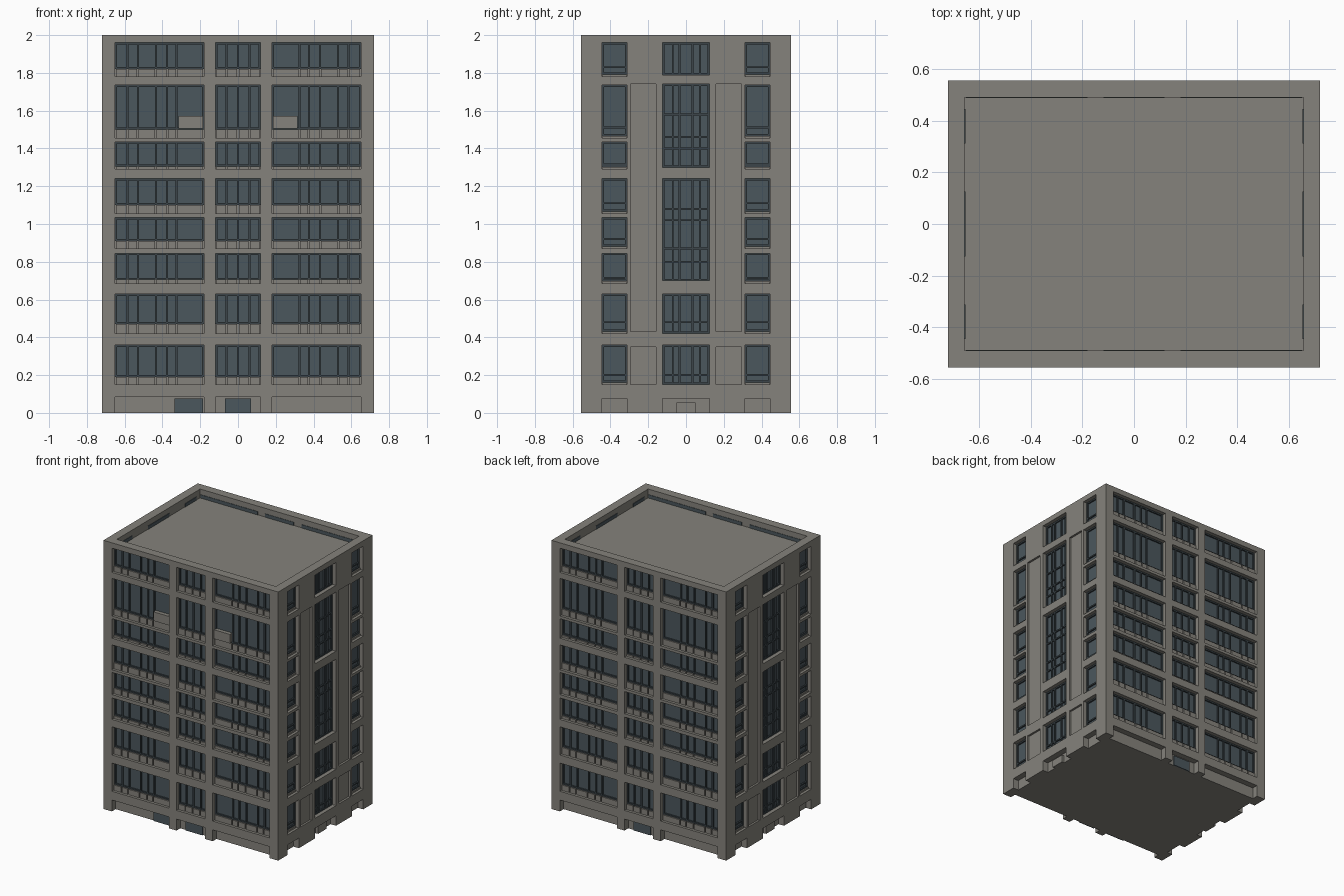
import bpy, bmesh
from mathutils import Vector

if "Cube" in bpy.data.objects:
    bpy.data.objects.remove(bpy.data.objects["Cube"], do_unlink=True)

HX, HY, TOP, PARAPET, RECESS = 0.72, 0.555, 2.0, 0.065, 0.045


def material(name, colour):
    m = bpy.data.materials.new(name)
    m.use_nodes = True
    m.diffuse_color = (*colour, 1)
    m.node_tree.nodes["Principled BSDF"].inputs["Base Color"].default_value = (*colour, 1)
    return m


CONCRETE = material("warm grey concrete", (0.235, 0.225, 0.2))
GLASS = material("blue grey glass", (0.07, 0.095, 0.11))
FRAME = material("dark window frame", (0.045, 0.06, 0.068))

# Facade coordinates: u along the wall, z up, d inward from the outer face
SIDES = {
    "front": lambda u, d, z: (u, d - HY, z),
    "back": lambda u, d, z: (-u, HY - d, z),
    "right": lambda u, d, z: (HX - d, u, z),
    "left": lambda u, d, z: (d - HX, -u, z),
}


class Part:
    """Collects boxes into one named mesh object."""

    def __init__(self, name, mat):
        self.name, self.mat, self.bm = name, mat, bmesh.new()

    def box(self, a, b):
        a, b = Vector(a), Vector(b)
        verts = bmesh.ops.create_cube(self.bm, size=1)["verts"]
        for v in verts:
            v.co = (a + b) / 2 + v.co * Vector(abs(c) for c in b - a)

    def wall_box(self, side, u, z, d):
        at = SIDES[side]
        self.box(at(u[0], d[0], z[0]), at(u[1], d[1], z[1]))

    def finish(self):
        me = bpy.data.meshes.new(self.name)
        self.bm.to_mesh(me)
        self.bm.free()
        me.materials.append(self.mat)
        ob = bpy.data.objects.new(self.name, me)
        bpy.context.scene.collection.objects.link(ob)
        return ob


shell = Part("building_shell", CONCRETE)
cutter = Part("opening_cutter", CONCRETE)
glass = Part("window_glass", GLASS)
frames = Part("window_frames", FRAME)
panels = Part("sill_panels", CONCRETE)
doors = Part("entrance_glass", GLASS)
lights = Part("parapet_glass", GLASS)


def opening(side, u, z, depth=RECESS):
    cutter.wall_box(side, u, z, (-0.02, depth))


def window(side, u, z, sill, mullions, bars=()):
    """Recessed window: glass, outer frame, mullions and a panelled sill."""
    opening(side, u, z)
    t = 0.005
    face = (RECESS - 0.016, RECESS)
    glass.wall_box(side, u, (z[0] + sill, z[1]), (RECESS - 0.006, RECESS))
    for c in (u[0] + t, *mullions, u[1] - t):
        frames.wall_box(side, (c - t, c + t), (z[0] + sill, z[1]), face)
    for h in (z[0] + sill + t, *bars, z[1] - t):
        frames.wall_box(side, u, (h - t, h + t), face)
    if sill:
        edges = [u[0], *mullions, u[1]]
        for a, b in zip(edges, edges[1:]):
            panels.wall_box(side, (a + 0.004, b - 0.004), (z[0], z[0] + sill),
                            (RECESS - 0.025, RECESS))


# Storeys from the top down: bottom, top, sill height
FLOORS = [(1.78, 1.96, 0.04), (1.455, 1.735, 0.045), (1.29, 1.435, 0.015),
          (1.055, 1.24, 0.045), (0.87, 1.035, 0.04), (0.685, 0.845, 0.02),
          (0.42, 0.63, 0.05), (0.15, 0.36, 0.04)]
WIDE, CENTRE = (0.18, 0.65), (-0.118, 0.118)
WIDE_MULLIONS = (0.325, 0.375, 0.435, 0.53, 0.585)
GROUND = 0.085


def mirrored(values, s):
    return sorted(s * v for v in values)


# Long facades: two wide bays and a narrow centre bay
for side in ("front", "back"):
    for lo, hi, sill in FLOORS:
        for s in (-1, 1):
            window(side, mirrored(WIDE, s), (lo, hi), sill, mirrored(WIDE_MULLIONS, s))
        window(side, CENTRE, (lo, hi), sill, (-0.06, 0, 0.06))
    for s in (-1, 1):
        opening(side, mirrored(WIDE, s), (-0.02, GROUND))
    opening(side, CENTRE, (-0.02, GROUND))
    doors.wall_box(side, (-0.07, 0.07), (0, 0.075), (RECESS - 0.008, RECESS))

# Front entrance glazing and the two balcony fronts
doors.wall_box("front", (-0.335, -0.185), (0, 0.075), (RECESS - 0.008, RECESS))
for s in (-1, 1):
    panels.wall_box("front", mirrored((0.185, 0.315), s), (1.505, 1.572), (0.01, RECESS))

# Short facades: small side windows, tall centre glazing, shallow strips
CORE, SMALL, STRIP = (-0.125, 0.125), (0.312, 0.445), (0.16, 0.293)
TALL = [(1.79, 1.96, ()), (1.3, 1.74, (1.4, 1.46, 1.58)),
        (0.7, 1.24, (0.8, 0.87, 1.02, 1.08)), (0.42, 0.63, (0.48,)), (0.15, 0.36, (0.2,))]
for side in ("right", "left"):
    for s in (-1, 1):
        for lo, hi, sill in FLOORS:
            window(side, mirrored(SMALL, s), (lo, hi), 0.012, (), (lo + sill + 0.01,))
        for z in ((0.43, 1.74), (0.15, 0.35)):
            opening(side, mirrored(STRIP, s), z, 0.015)
        opening(side, mirrored(SMALL, s), (-0.02, 0.075))
    for lo, hi, bars in TALL:
        window(side, CORE, (lo, hi), 0, (-0.07, -0.035, 0.035, 0.075), bars)
    opening(side, CORE, (-0.02, 0.075))
    panels.wall_box(side, (-0.05, 0.05), (0, 0.055), (RECESS - 0.02, RECESS))

# Glazing that shows on the inner face of the parapet
DECK = 1.935
for side in SIDES:
    long_side = side in ("front", "back")
    bay, middle = (WIDE, CENTRE) if long_side else (SMALL, CORE)
    for u in (mirrored(bay, -1), middle, bay):
        lights.wall_box(side, u, (DECK, 1.96), (PARAPET - 0.002, PARAPET + 0.003))

# Solid body with roof well and facade openings cut out
shell.box((-HX, -HY, 0), (HX, HY, TOP))
cutter.box((PARAPET - HX, PARAPET - HY, DECK), (HX - PARAPET, HY - PARAPET, TOP + 0.1))
body, tool = shell.finish(), cutter.finish()
tool.hide_render = True
mod = body.modifiers.new("openings", "BOOLEAN")
mod.operation, mod.solver, mod.object = "DIFFERENCE", "EXACT", tool
bpy.context.view_layer.objects.active = body
body.select_set(True)
bpy.ops.object.modifier_apply(modifier=mod.name)
bpy.data.objects.remove(tool, do_unlink=True)

for part in (glass, frames, panels, doors, lights):
    part.finish()
